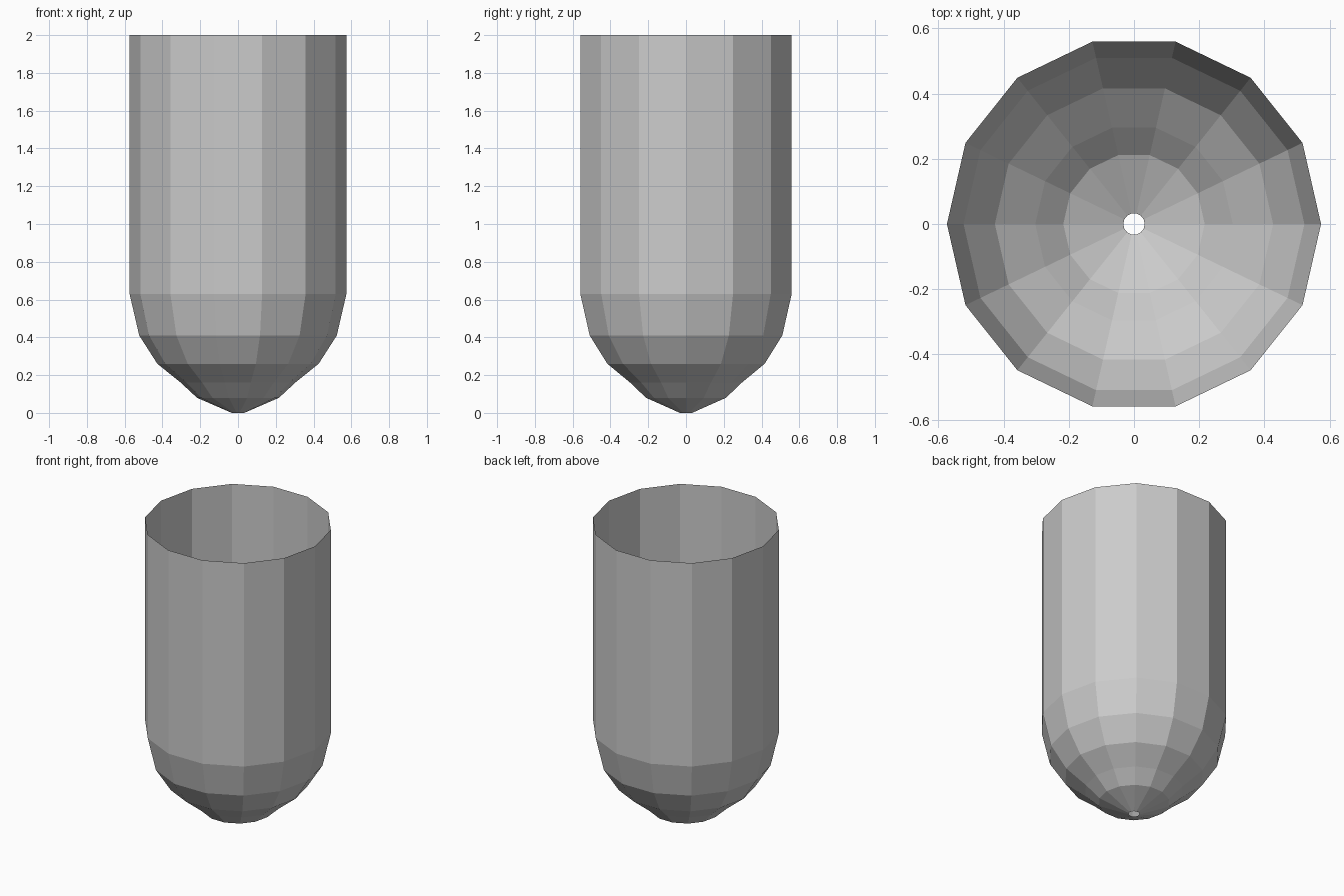
import bpy, bmesh
from math import cos, sin, tau

if "Cube" in bpy.data.objects:
    bpy.data.objects.remove(bpy.data.objects["Cube"])

SIDES = 14
# (radius, height) from the drain hole up to the open rim
PROFILE = [(0.033, 0.0), (0.217, 0.08), (0.303, 0.16), (0.427, 0.26),
           (0.523, 0.41), (0.574, 0.63), (0.574, 2.0)]

# Thin open shell: one ring per profile point, joined by flat quads
bm = bmesh.new()
rings = [[bm.verts.new((r * cos(tau * i / SIDES), r * sin(tau * i / SIDES), z))
          for i in range(SIDES)] for r, z in PROFILE]
for low, high in zip(rings, rings[1:]):
    for i in range(SIDES):
        j = (i + 1) % SIDES
        bm.faces.new((low[i], low[j], high[j], high[i]))

mesh = bpy.data.meshes.new("round_bottom_shell")
bm.to_mesh(mesh)
bm.free()
shell = bpy.data.objects.new("round_bottom_shell", mesh)
bpy.context.collection.objects.link(shell)
